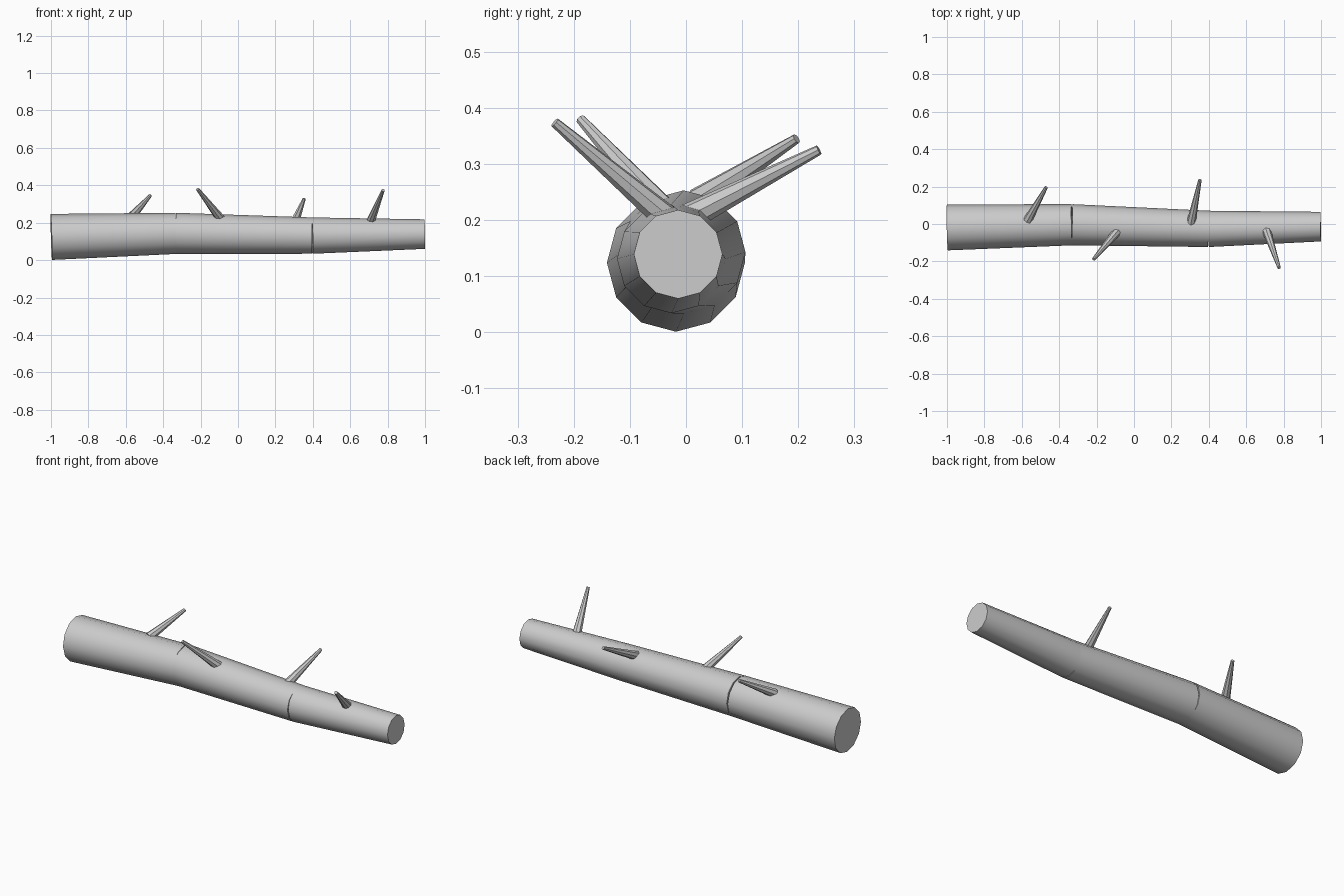
import bpy, math
from mathutils import Vector

if "Cube" in bpy.data.objects:
    bpy.data.objects.remove(bpy.data.objects["Cube"])

wood = bpy.data.materials.new("light_grey_wood")
wood.diffuse_color = (0.6, 0.6, 0.6, 1)
wood.use_nodes = True
wood.node_tree.nodes["Principled BSDF"].inputs["Base Color"].default_value = wood.diffuse_color


def tapered(name, start, end, r1, r2, sides):
    """Tapered round rod from start to end, with one vertex row facing up."""
    a, b = Vector(start), Vector(end)
    axis = b - a
    bpy.ops.mesh.primitive_cone_add(vertices=sides, radius1=r1, radius2=r2,
                                    depth=axis.length, location=(a + b) / 2,
                                    rotation=axis.to_track_quat('Z', 'Y').to_euler())
    ob = bpy.context.object
    ob.name = name
    ob.data.materials.append(wood)
    bpy.ops.object.shade_smooth_by_angle(angle=math.radians(40))
    return ob


# Trunk: three slightly bent sections, each thinner than the last
joints = [((-0.998, -0.018, 0.124), 0.123),
          ((-0.332, -0.004, 0.143), 0.110),
          ((0.398, -0.026, 0.131), 0.097),
          ((0.998, -0.014, 0.139), 0.079)]
for i in range(3):
    (p, r), (q, s) = joints[i], joints[i + 1]
    tapered(f"trunk_section_{i + 1}", p, q, r, s, 12)

# Twigs: base on the upper bark, tip out to the side
twigs = [((-0.56, 0.035, 0.242), (-0.469, 0.197, 0.345)),
         ((-0.10, -0.052, 0.230), (-0.216, -0.188, 0.380)),
         ((0.308, 0.020, 0.213), (0.353, 0.237, 0.325)),
         ((0.710, -0.040, 0.208), (0.776, -0.234, 0.374))]
for i, (base, tip) in enumerate(twigs):
    b, t = Vector(base), Vector(tip)
    root = b - (t - b).normalized() * 0.02   # sink the base into the trunk
    tapered(f"twig_{i + 1}", root, t, 0.025, 0.009, 8)
